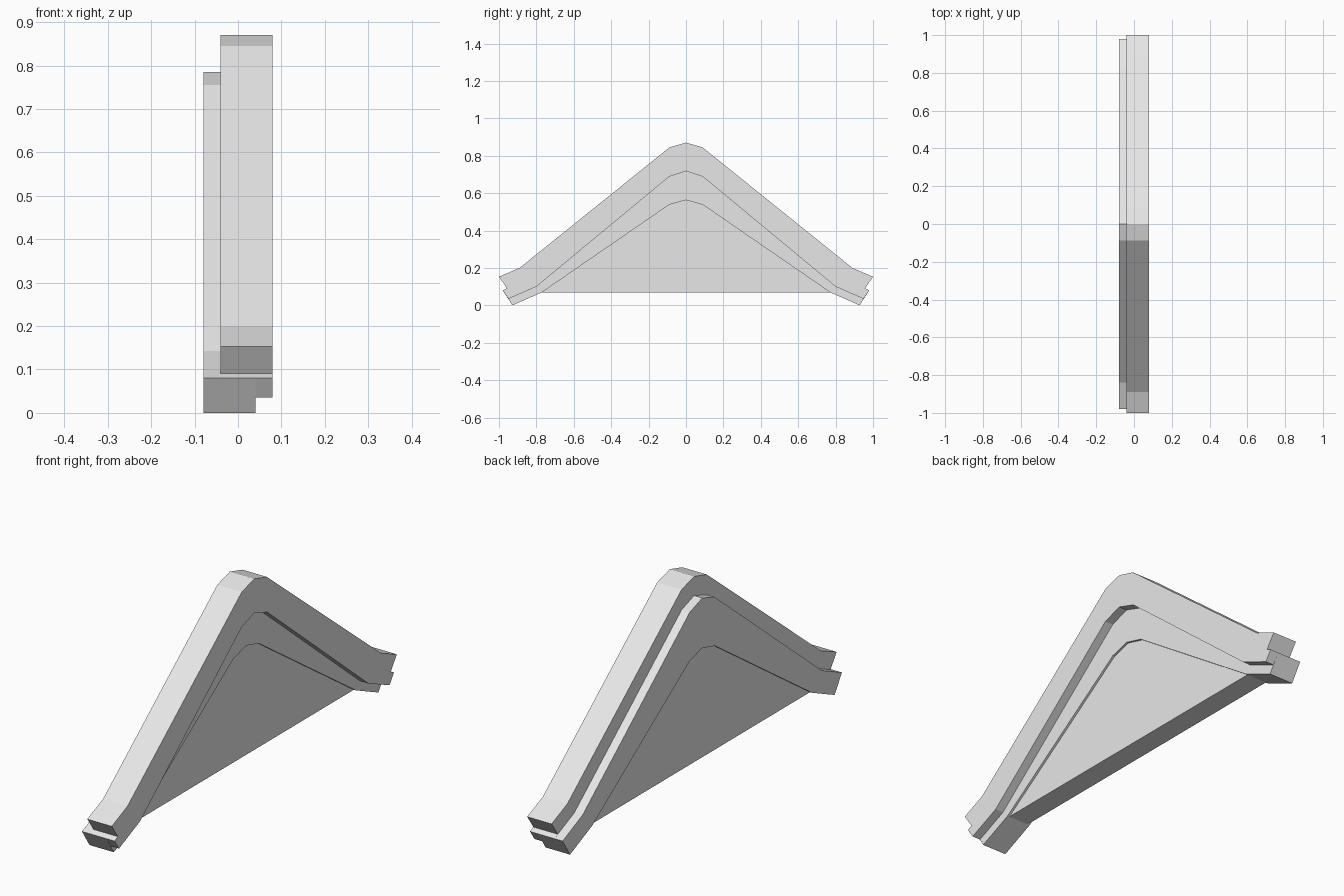
import bpy
import bmesh

cube = bpy.data.objects.get("Cube")
if cube:
    bpy.data.objects.remove(cube, do_unlink=True)

grey = bpy.data.materials.new("light_grey")
grey.use_nodes = True
grey.diffuse_color = (0.8, 0.8, 0.8, 1)
grey.node_tree.nodes["Principled BSDF"].inputs["Base Color"].default_value = (0.8, 0.8, 0.8, 1)

# Half contours (y, z), from the ridge down to the eave
OUTER = [(0, 0.87), (0.088, 0.845), (0.89, 0.2), (1, 0.153)]
LEDGE = [(0, 0.785), (0.088, 0.755), (0.84, 0.142), (0.98, 0.08)]
REBATE = [(0, 0.718), (0.09, 0.688), (0.8, 0.1), (0.949, 0.035)]
INNER = [(0, 0.563), (0.09, 0.538), (0.77, 0.07), (0.928, 0)]
NOTCH = [(0.957, 0.091), (0.98, 0.08)]


def mirrored(half):
    """Full contour from the -y eave over the ridge to the +y eave."""
    return [(-y, z) for y, z in reversed(half[1:])] + half


def extrude_profile(name, outline, x0, x1):
    bm = bmesh.new()
    face = bm.faces.new([bm.verts.new((x0, y, z)) for y, z in outline])
    ext = bmesh.ops.extrude_face_region(bm, geom=[face])
    verts = [v for v in ext["geom"] if isinstance(v, bmesh.types.BMVert)]
    bmesh.ops.translate(bm, verts=verts, vec=(x1 - x0, 0, 0))
    bmesh.ops.recalc_face_normals(bm, faces=bm.faces)
    mesh = bpy.data.meshes.new(name)
    bm.to_mesh(mesh)
    bm.free()
    mesh.materials.append(grey)
    obj = bpy.data.objects.new(name, mesh)
    bpy.context.collection.objects.link(obj)
    return obj


def band(name, top, bottom, x0, x1):
    return extrude_profile(name, mirrored(top) + mirrored(bottom)[::-1], x0, x1)


# Gable frame: a core with a stepped layer on each side
band("frame_left_layer", OUTER + NOTCH, REBATE, 0.04, 0.08)
band("frame_core", OUTER + NOTCH, INNER, -0.04, 0.04)
band("frame_right_layer", LEDGE, INNER, -0.08, -0.04)

# Slightly recessed triangular panel
extrude_profile("gable_panel", mirrored(INNER[:3]), -0.07, 0.03)
